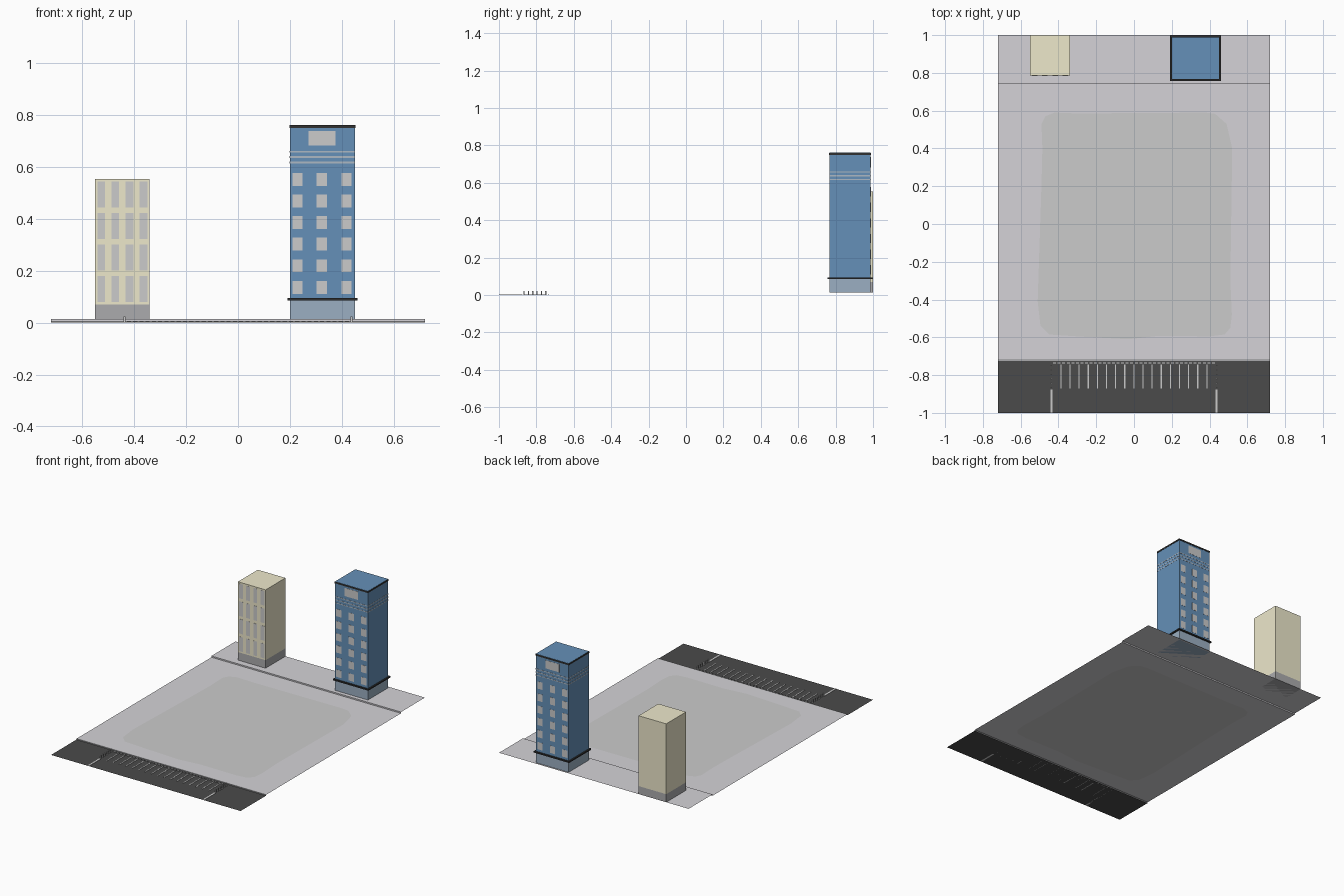
import bpy, bmesh

if "Cube" in bpy.data.objects:
    bpy.data.objects.remove(bpy.data.objects["Cube"])

MATS = {}


def material(name, rgb):
    m = bpy.data.materials.new(name)
    m.diffuse_color = (*rgb, 1)
    m.use_nodes = True
    m.node_tree.nodes["Principled BSDF"].inputs["Base Color"].default_value = m.diffuse_color
    MATS[name] = m


material("asphalt", (0.07, 0.07, 0.07))
material("concrete", (0.66, 0.65, 0.68))
material("blue", (0.13, 0.28, 0.48))
material("slate", (0.33, 0.43, 0.54))
material("tan", (0.85, 0.81, 0.60))
material("charcoal", (0.41, 0.41, 0.42))
material("black", (0.03, 0.03, 0.03))
material("stripe", (0.42, 0.48, 0.55))


def finish(name, bm, mat):
    me = bpy.data.meshes.new(name)
    bm.to_mesh(me)
    bm.free()
    ob = bpy.data.objects.new(name, me)
    bpy.context.collection.objects.link(ob)
    if mat:
        me.materials.append(MATS[mat])
    return ob


def boxes(name, ranges, mat=None):
    """One object made of boxes given as (x0, x1, y0, y1, z0, z1)."""
    bm = bmesh.new()
    for x0, x1, y0, y1, z0, z1 in ranges:
        vs = bmesh.ops.create_cube(bm, size=1)["verts"]
        for v in vs:
            v.co = (x0 + (v.co.x + .5) * (x1 - x0),
                    y0 + (v.co.y + .5) * (y1 - y0),
                    z0 + (v.co.z + .5) * (z1 - z0))
    return finish(name, bm, mat)


def strip(name, profile, mat):
    """Ground strip: a (y, z) profile swept across the full width."""
    bm = bmesh.new()
    rows = [[bm.verts.new((x, y, z)) for x in (-0.72, 0.72)] for y, z in profile]
    for a, b in zip(rows, rows[1:]):
        bm.faces.new((a[0], a[1], b[1], b[0]))
    return finish(name, bm, mat)


def loop(bm, pts, z):
    vs = [bm.verts.new((x, y, z)) for x, y in pts]
    return vs, [bm.edges.new((vs[i - 1], vs[i])) for i in range(len(vs))]


# Ground: road, curb, worn lot and raised rear pavement
LOT_Z, PAVE_Z = 0.006, 0.015
strip("road", [(-1, 0), (-0.725, 0)], "asphalt")
strip("front_curb", [(-0.725, 0), (-0.725, LOT_Z), (-0.715, LOT_Z)], "charcoal")
strip("rear_pavement", [(0.74, LOT_Z), (0.74, PAVE_Z), (1, PAVE_Z)], "concrete")

patch = [(-.49, .53), (-.47, .57), (-.42, .59), (-.3, .585), (.38, .59),
         (.43, .583), (.49, .53), (.52, .4), (.51, -.3), (.518, -.48),
         (.51, -.55), (.48, -.585), (.4, -.595), (.13, -.592), (-.03, -.61),
         (-.3, -.595), (-.45, -.585), (-.495, -.54), (-.51, -.41),
         (-.49, .2), (-.485, .4)]
bm = bmesh.new()
edges = loop(bm, [(-.72, -.715), (.72, -.715), (.72, .74), (-.72, .74)], LOT_Z)[1]
edges += loop(bm, patch, LOT_Z)[1]
bmesh.ops.triangle_fill(bm, edges=edges, use_beauty=True, normal=(0, 0, 1))
finish("lot", bm, "concrete")
bm = bmesh.new()
bm.faces.new(loop(bm, patch[::-1], LOT_Z)[0])
finish("worn_patch", bm, None)

# Painted bay lines, lane lines, dotted edge and small marker posts
boxes("bay_lines", [(x - .003, x + .003, -.87, -.745, 0, .002)
                    for x in (-.387 + i * .0483 for i in range(17))])
boxes("lane_lines", [(s * .437 - .006, s * .437 + .006, -1, -.875, 0, .002)
                     for s in (-1, 1)])
boxes("dotted_edge", [(x - .008, x + .008, -.739, -.733, 0, .004)
                      for x in (-.42 + i * .024 for i in range(36))])
boxes("marker_posts", [(s * .437 - .004, s * .437 + .004, y - .003, y + .003, 0, .023)
                       for s in (-1, 1) for y in (-.866 + i * .0232 for i in range(6))])

# Tan building with windows on its front
boxes("tan_base", [(-.55, -.34, .785, 1, PAVE_Z, .07)], "charcoal")
boxes("tan_body", [(-.55, -.34, .785, 1, .07, .553)], "tan")
boxes("tan_windows", [(x - .0145, x + .0145, .784, .787, z, z + .1)
                      for x in (-.526, -.472, -.418, -.364)
                      for z in (.08, .201, .322, .443)])

# Blue building
X0, X1, Y0, Y1 = .2, .45, .767, .987


def blue_ring(name, spans, out, mat):
    boxes(name, [(X0 - out, X1 + out, Y0 - out, Y1 + out, a, b) for a, b in spans], mat)


blue_ring("blue_base", [(PAVE_Z, .085)], 0, "slate")
blue_ring("blue_ledge", [(.085, .094)], .01, "black")
blue_ring("blue_body", [(.094, .762)], 0, "blue")
blue_ring("blue_stripes", [(z - .003, z + .003) for z in (.617, .638, .659)], .001, "stripe")
blue_ring("blue_roof_edge", [(.75, .7605)], .002, "black")

# Windows and blank panel, same on front and back
faces = [(Y0 - .001, Y0 + .001), (Y1 - .001, Y1 + .001)]
boxes("blue_windows", [(x - .02, x + .02, a, b, z, z + .05)
                       for a, b in faces for x in (.229, .323, .418)
                       for z in (.111 + i * .0832 for i in range(6))])
boxes("blue_panels", [(.271, .375, a, b, .682, .738) for a, b in faces])
